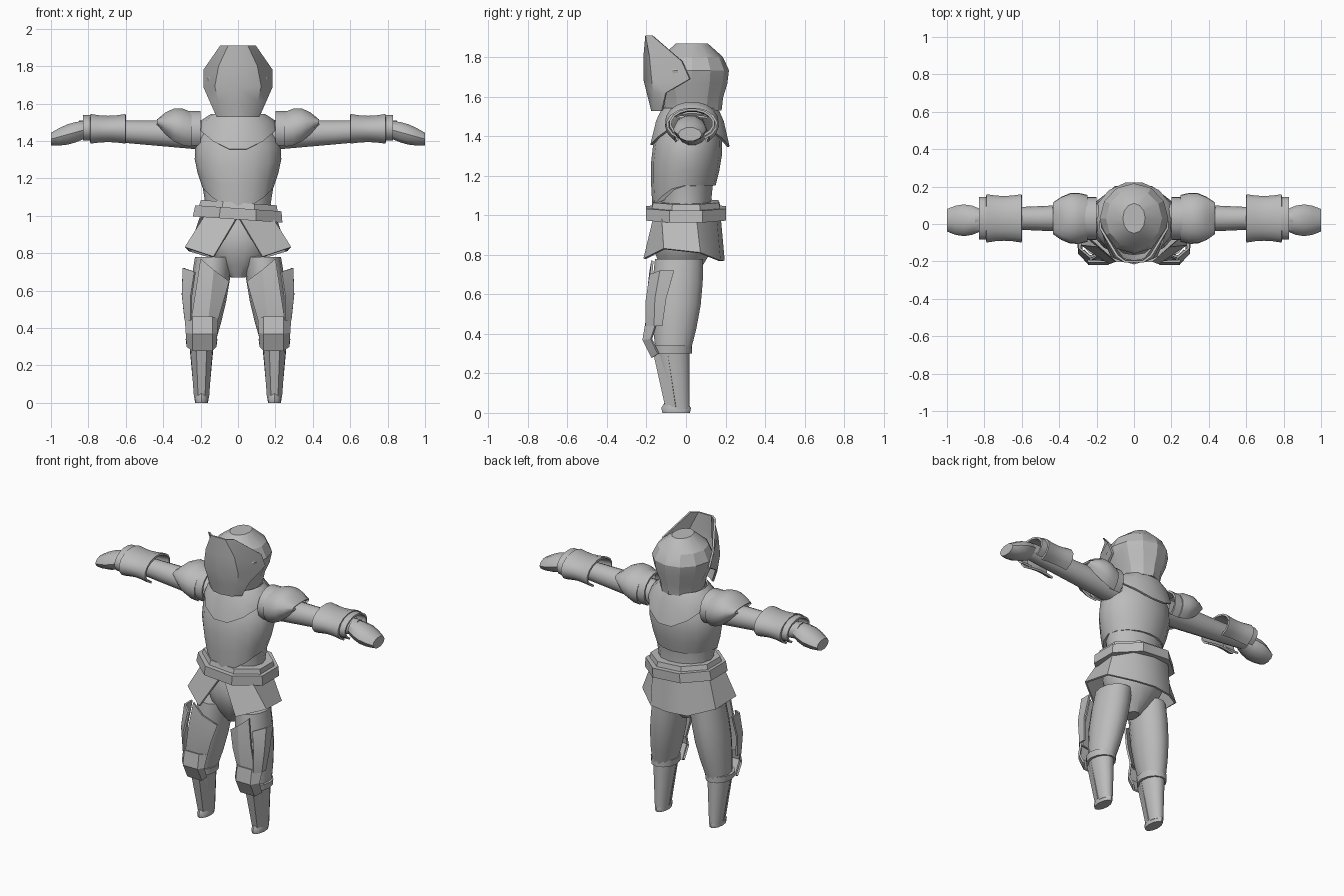
import bpy, bmesh, math
from mathutils import Vector

if "Cube" in bpy.data.objects:
    bpy.data.objects.remove(bpy.data.objects["Cube"], do_unlink=True)

GREY = (0.5, 0.5, 0.5, 1)
steel = bpy.data.materials.new("plain_grey")
steel.use_nodes = True
steel.diffuse_color = GREY
steel.node_tree.nodes["Principled BSDF"].inputs["Base Color"].default_value = GREY
THICKNESS = 0.012


def finish(name, rows, closed=False, caps=False, mirror=False, shell=False, angle=40):
    """Skin rows of points, then mirror, thicken and shade."""
    bm = bmesh.new()
    grid = [[bm.verts.new(point) for point in row] for row in rows]
    count = len(grid[0])
    for upper, lower in zip(grid, grid[1:]):
        for i in range(count if closed else count - 1):
            j = (i + 1) % count
            bm.faces.new((upper[i], upper[j], lower[j], lower[i]))
    if caps:
        bm.faces.new(grid[0])
        bm.faces.new(grid[-1])
    bmesh.ops.recalc_face_normals(bm, faces=bm.faces)
    mesh = bpy.data.meshes.new(name)
    bm.to_mesh(mesh)
    bm.free()
    mesh.materials.append(steel)
    obj = bpy.data.objects.new(name, mesh)
    bpy.context.collection.objects.link(obj)
    if mirror:
        obj.modifiers.new("mirror", "MIRROR").merge_threshold = 0.002
    if shell:
        solid = obj.modifiers.new("solidify", "SOLIDIFY")
        solid.thickness = THICKNESS
        solid.offset = 0
    bpy.ops.object.select_all(action="DESELECT")
    obj.select_set(True)
    bpy.context.view_layer.objects.active = obj
    bpy.ops.object.convert(target="MESH")
    bpy.ops.object.shade_smooth_by_angle(angle=math.radians(angle))
    return obj


def tube(name, start, end, size, end_size, bulge=(0, 0), skew=1, steps=4, sides=14,
         phase=0, dips=(0, 0), sideways=False, opening=0, shell=False, **options):
    """Tapered, bulging tube; dips lower the front and back of its last rings,
    opening leaves a gap of that many degrees underneath."""
    rows = []
    for step in range(steps + 1):
        t = step / steps
        swell = math.sin(math.pi * t ** skew)
        centre = Vector(start).lerp(Vector(end), t)
        radius = Vector(size).lerp(Vector(end_size), t) + Vector(bulge) * swell
        row = []
        for i in range(sides):
            turn = math.tau * (i + phase) / sides
            if opening:
                gap = math.radians(opening)
                turn = (gap - math.pi) / 2 + (math.tau - gap) * i / (sides - 1)
            u, v = radius.x * math.cos(turn), radius.y * math.sin(turn)
            drop = dips[0 if v < 0 else 1] * (t * math.sin(turn)) ** 2
            offset = (0, u, v) if sideways else (u, v, -drop)
            row.append(centre + Vector(offset))
        rows.append(row)
    return finish(name, rows, closed=not opening, caps=not shell, shell=shell, **options)


def plate(name, top, bottom, push=None, angle=20):
    """Mirrored plate between two edges, with its middle pushed outwards."""
    rows = [top, bottom]
    if push:
        middle = [(Vector(a) + Vector(b)) / 2 + Vector(push) for a, b in zip(top, bottom)]
        rows.insert(1, middle)
    finish(name, rows, mirror=True, shell=True, angle=angle)


# Helmet and pointed visor
tube("helmet", start=(0, .03, 1.53), end=(0, .03, 1.87), size=(.12, .15), end_size=(.06, .08),
     bulge=(.1, .08), skew=1.5, steps=5, sides=12, angle=25)
finish("visor", [
    [(0, -.2, 1.91), (.05, -.2, 1.91), (.09, -.17, 1.91)],
    [(0, -.21, 1.8), (.1, -.18, 1.8), (.18, -.02, 1.78)],
    [(0, -.21, 1.69), (.12, -.17, 1.69), (.18, .02, 1.69)],
    [(0, -.19, 1.61), (.1, -.16, 1.61), (.15, -.1, 1.62)],
    [(0, -.17, 1.53), (.06, -.16, 1.53), (.11, -.12, 1.53)]], mirror=True, shell=True)

# Neck, collar, breastplate and waist
tube("neck", start=(0, .02, 1.56), end=(0, .02, 1.46), size=(.1, .1), end_size=(.11, .11), steps=1)
tube("collar", start=(0, .02, 1.54), end=(0, .02, 1.47), size=(.14, .14), end_size=(.21, .2),
     bulge=(.02, 0), steps=2, dips=(.12, .13), shell=True)
tube("breastplate", start=(0, .02, 1.53), end=(0, -.01, 1.15), size=(.12, .1),
     end_size=(.19, .16), bulge=(.08, .05), skew=.8, steps=5, sides=16, dips=(.11, 0))
tube("waist", start=(0, 0, 1.16), end=(0, 0, .97), size=(.19, .14), end_size=(.18, .14),
     bulge=(-.01, -.01), steps=2)

# Tilted belts
belt = tube("belt", start=(0, 0, -.03), end=(0, 0, .03), size=(.26, .22), end_size=(.25, .22),
            steps=1, sides=8, phase=.5, angle=20)
upper_belt = tube("upper_belt", start=(0, 0, .02), end=(0, 0, .06), size=(.23, .19),
                  end_size=(.22, .18), steps=1, sides=8, phase=.5, angle=20)
for band in (belt, upper_belt):
    band.location.z = 1.01
    band.rotation_euler.y = .07

# Skirt plates, open at the front, over the pelvis
plate("skirt",
      top=[(.005, -.16, .99), (.18, -.12, .99), (.2, .05, .99), (.13, .15, .99), (0, .17, .99)],
      bottom=[(.13, -.21, .78), (.28, -.11, .83), (.26, .07, .81), (.13, .17, .77), (0, .19, .77)],
      angle=40)
tube("pelvis", start=(0, 0, 1), end=(0, -.03, .67), size=(.17, .14), end_size=(.04, .06),
     bulge=(.08, .05), steps=5)

# Thighs and their plates
tube("thighs", start=(.13, -.035, .78), end=(.195, -.065, .31), size=(.1, .125),
     end_size=(.07, .09), bulge=(.015, .02), mirror=True)
plate("thigh_front_plates",
      top=[(.05, -.14, .65), (.13, -.18, .71), (.2, -.17, .77)],
      bottom=[(.11, -.16, .44), (.16, -.19, .44), (.25, -.18, .44)], push=(0, -.01, 0))
plate("thigh_side_plates",
      top=[(.23, -.18, .7), (.29, -.13, .72), (.29, -.06, .72)],
      bottom=[(.25, -.2, .44), (.28, -.16, .44), (.28, -.12, .44)], push=(.01, -.01, 0))

# Knee guards with a strap behind
plate("knee_guards",
      top=[(.11, -.16, .45), (.14, -.2, .46), (.24, -.2, .46), (.28, -.15, .45)],
      bottom=[(.12, -.15, .3), (.14, -.17, .28), (.24, -.17, .28), (.27, -.14, .3)],
      push=(0, -.03, 0))
tube("knee_straps", start=(.195, -.07, .34), end=(.195, -.07, .3), size=(.085, .1),
     end_size=(.08, .1), steps=1, sides=12, mirror=True)

# Shins and feet
tube("shins", start=(.195, -.07, .31), end=(.195, -.035, .02), size=(.065, .09),
     end_size=(.038, .055), steps=2, mirror=True)
plate("shin_plates",
      top=[(.14, -.09, .3), (.17, -.16, .3), (.22, -.16, .3), (.25, -.09, .3)],
      bottom=[(.16, -.05, .03), (.18, -.1, .03), (.21, -.1, .03), (.23, -.05, .03)])
tube("feet", start=(.195, -.05, 0), end=(.195, -.05, .05), size=(.035, .07),
     end_size=(.03, .06), bulge=(.005, .01), steps=2, sides=12, mirror=True)

# Arms and mitten hands
tube("arms", start=(.18, .03, 1.43), end=(.85, .03, 1.46), size=(.08, .08),
     end_size=(.05, .05), sideways=True, mirror=True)
tube("hands", start=(.82, .02, 1.46), end=(1, .02, 1.41), size=(.06, .05), end_size=(.06, .035),
     bulge=(.025, .015), sides=10, sideways=True, mirror=True)

# Shoulder and forearm armour, open underneath
armour = dict(sideways=True, mirror=True, shell=True)
tube("shoulder_domes", start=(.25, .03, 1.45), end=(.43, .03, 1.5), size=(.12, .1),
     end_size=(.08, .01), bulge=(.03, .04), opening=80, **armour)
tube("shoulder_bands", start=(.2, .03, 1.455), end=(.27, .03, 1.455), size=(.11, .1),
     end_size=(.11, .1), steps=1, opening=80, **armour)
tube("forearm_guards", start=(.6, .03, 1.46), end=(.79, .03, 1.46), size=(.125, .08),
     end_size=(.125, .08), bulge=(-.01, -.01), opening=60, **armour)
tube("cuffs", start=(.76, .03, 1.465), end=(.83, .03, 1.465), size=(.11, .07),
     end_size=(.11, .07), steps=1, opening=70, **armour)
